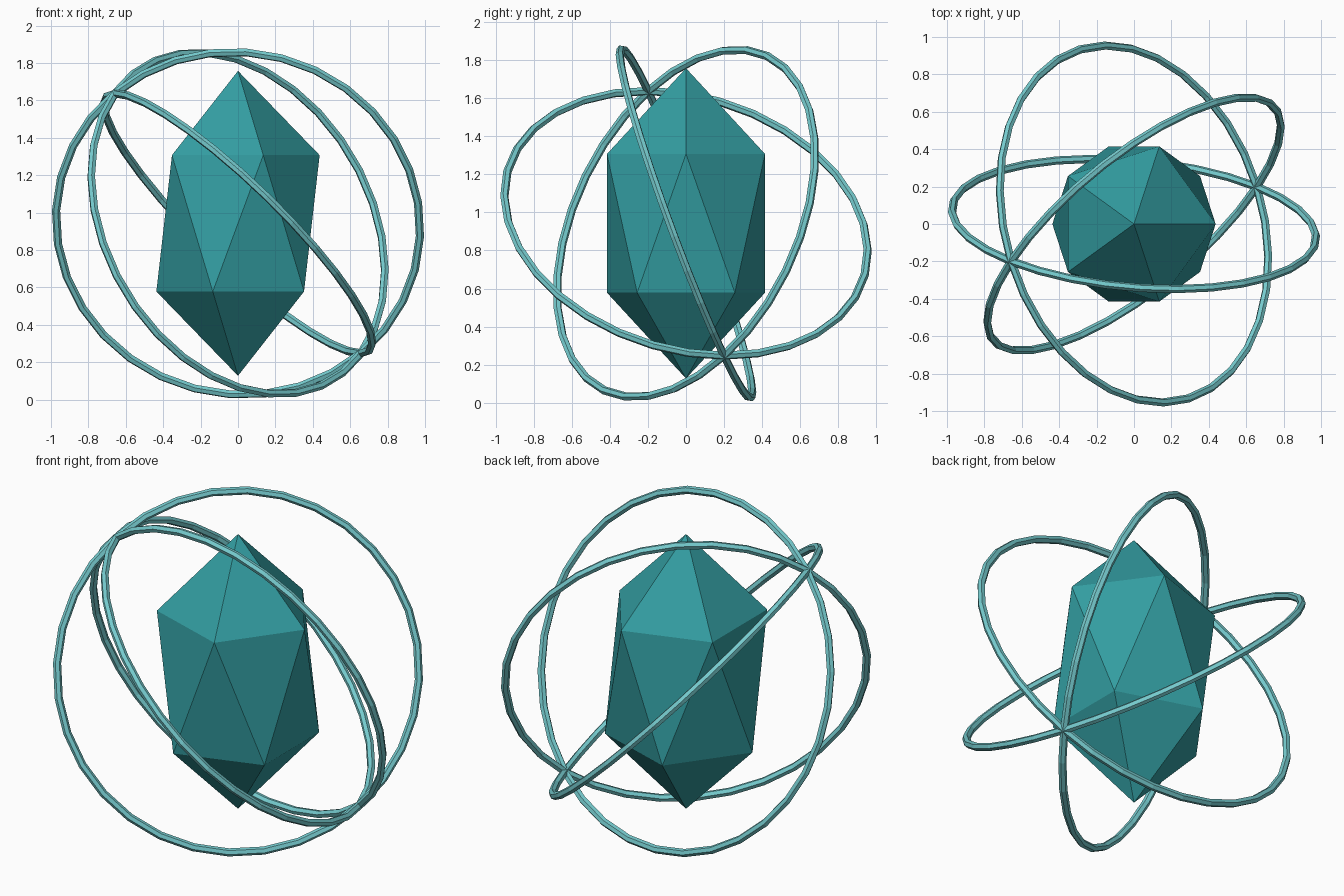
import bpy
import math
from mathutils import Matrix, Vector

default = bpy.data.objects.get("Cube")
if default:
    bpy.data.objects.remove(default, do_unlink=True)


def make_material(name, rgb):
    mat = bpy.data.materials.new(name)
    mat.use_nodes = True
    mat.diffuse_color = (*rgb, 1)
    mat.node_tree.nodes["Principled BSDF"].inputs["Base Color"].default_value = (*rgb, 1)
    return mat


deep_teal = make_material("deep teal", (0.033, 0.34, 0.36))
pale_teal = make_material("pale teal", (0.18, 0.60, 0.62))
CENTRE = Vector((0, 0, 0.9425))

# Stretched twenty-sided crystal
bpy.ops.mesh.primitive_ico_sphere_add(subdivisions=1, radius=1, location=CENTRE)
crystal = bpy.context.object
crystal.name = "crystal"
crystal.scale = (0.488, 0.488, 0.815)
bpy.ops.object.transform_apply(location=False, rotation=False, scale=True)
crystal.data.materials.append(deep_teal)

# Three rings sharing one diameter, turned 60 degrees apart about it
axis = Vector((0.673, 0.204, -0.712)).normalized()
normal = Vector((0.083, 0.934, 0.346))
normal = (normal - axis * normal.dot(axis)).normalized()
frame = Matrix((axis, normal.cross(axis), normal)).transposed()

for i, name in enumerate(("upright_ring", "tilted_ring", "diagonal_ring")):
    bpy.ops.mesh.primitive_torus_add(major_radius=0.977, minor_radius=0.022,
                                     major_segments=32, minor_segments=6)
    ring = bpy.context.object
    ring.name = name
    turn = Matrix.Rotation(math.radians(60 * i), 3, axis)
    ring.matrix_world = Matrix.Translation(CENTRE) @ (turn @ frame).to_4x4()
    ring.data.materials.append(pale_teal)
